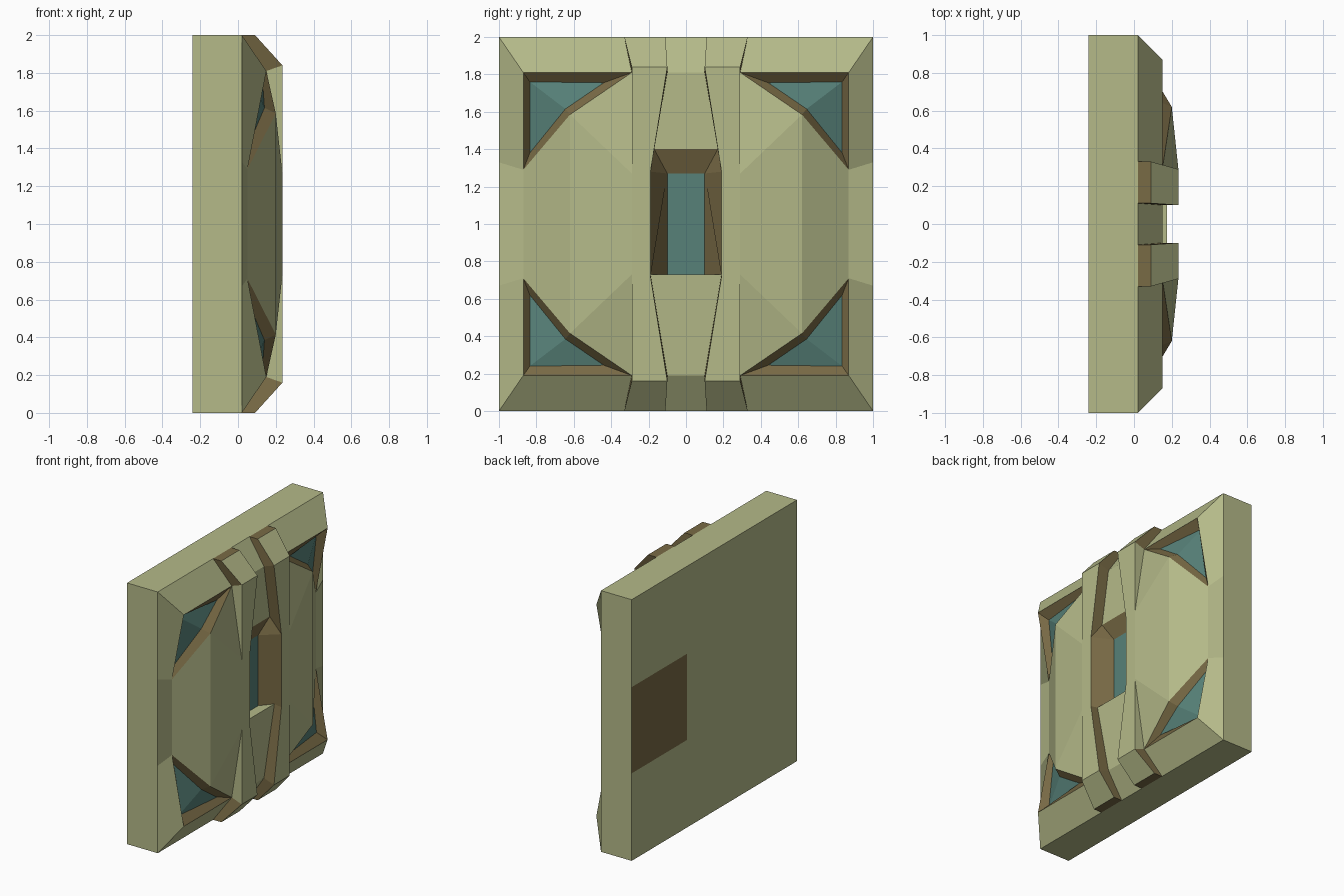
import bpy, bmesh
from mathutils import Vector

if "Cube" in bpy.data.objects:
    bpy.data.objects.remove(bpy.data.objects["Cube"])


def material(name, rgb):
    m = bpy.data.materials.new(name)
    m.diffuse_color = (*rgb, 1)
    m.use_nodes = True
    m.node_tree.nodes["Principled BSDF"].inputs["Base Color"].default_value = m.diffuse_color
    return m


MATS = [material("pale_green", (0.46, 0.49, 0.25)),
        material("brown_trim", (0.19, 0.145, 0.06)),
        material("teal_glass", (0.095, 0.22, 0.19))]
GREEN, BROWN, TEAL = 0, 1, 2
FRONT, UP = (1, 0, 0), (0, 0, 1)


def part(name, faces, ys=(1, -1), zs=(1, -1)):
    """Build faces (colour, outward direction, points), mirrored over y and over mid height."""
    bm = bmesh.new()
    for sy in ys:
        for sz in zs:
            for colour, out, pts in faces:
                vs = [bm.verts.new((x, y * sy, 1 + h * sz)) for x, y, h in pts]
                f = bm.faces.new(vs)
                f.normal_update()
                if f.normal.dot(Vector((out[0], out[1] * sy, out[2] * sz))) < 0:
                    f.normal_flip()
                f.material_index = colour
    bmesh.ops.remove_doubles(bm, verts=bm.verts, dist=0.0005)
    me = bpy.data.meshes.new(name)
    bm.to_mesh(me)
    bm.free()
    for m in MATS:
        me.materials.append(m)
    ob = bpy.data.objects.new(name, me)
    bpy.context.collection.objects.link(ob)
    return ob


def mid(p):
    """Same point at mid height."""
    return (p[0], p[1], 0)


# Key points of one quarter: depth x, side y, height above the middle
corner, side = (.02, 1, 1), (.02, 1, .33)
C, M, T = (.15, .87, .81), (.05, .87, .29), (.15, .29, .81)
D, P = (.20, .62, .585), (.235, .29, .27)
foot_out, foot_in, T_in = (.02, .33, 1), (.02, .11, 1), (.15, .10, .81)
end_out, end_in = (.09, .33, 1), (.09, .11, 1)
top_out, top_in, waist = (.235, .29, .84), (.235, .10, .84), (.235, .19, .28)

# Slab: sides plus a back of nine tiles, one of them brown
B = -.24
part("slab_sides", [
    (GREEN, (0, 1, 0), [(B, 1, 0), (B, 1, 1), corner, side, mid(side)]),
    (GREEN, UP, [(B, 0, 1), (B, 1, 1), corner, foot_out, foot_in, (.02, 0, 1)])])
cuts = [-1, -.33, .33, 1]
part("slab_back", [
    (BROWN if (i, j) == (2, 1) else GREEN, (-1, 0, 0),
     [(B, cuts[i], cuts[j]), (B, cuts[i + 1], cuts[j]),
      (B, cuts[i + 1], cuts[j + 1]), (B, cuts[i], cuts[j + 1])])
    for i in range(3) for j in range(3)], ys=(1,), zs=(1,))

# Sloped outer frame
part("frame", [
    (GREEN, FRONT, [corner, C, M, side]),
    (GREEN, FRONT, [side, M, mid(M), mid(side)]),
    (GREEN, FRONT, [corner, C, T, foot_out]),
    (GREEN, FRONT, [foot_in, T_in, (.15, 0, .81), (.02, 0, 1)])])

# Faceted bulge on each side
part("bulge", [
    (GREEN, FRONT, [M, D, mid(D), mid(M)]),
    (GREEN, FRONT, [D, P, mid(P), mid(D)]),
    (GREEN, FRONT, [D, T, P])])

# Corner pockets with glass floors
c, m, d, t = (.08, .835, .76), (.04, .835, .38), (.14, .645, .615), (.13, .44, .755)
part("corner_pockets", [
    (BROWN, FRONT, [C, M, m, c]),
    (BROWN, FRONT, [C, T, t, c]),
    (BROWN, FRONT, [M, D, d, m]),
    (BROWN, FRONT, [T, D, d, t]),
    (TEAL, FRONT, [c, m, d]),
    (TEAL, FRONT, [c, d, t])])

# Two upright ribs
part("ribs", [
    (GREEN, FRONT, [end_out, end_in, top_in, top_out]),
    (GREEN, FRONT, [top_out, top_in, waist, mid(waist), mid(P), P]),
    (BROWN, UP, [foot_out, foot_in, end_in, end_out]),
    (BROWN, (0, 1, 0), [foot_out, end_out, top_out, T]),
    (GREEN, (0, 1, 0), [T, top_out, P]),
    (BROWN, (0, -1, 0), [foot_in, end_in, top_in, T_in])])

# Channel between the ribs, above and below the window
sill, head = (.175, .19, .27), (.15, .17, .40)
for name, edge, sz in (("upper_channel", head, 1), ("lower_channel", sill, -1)):
    part(name, [
        (GREEN, FRONT, [T_in, edge, (edge[0], 0, edge[2]), (.15, 0, .81)]),
        (BROWN, (0, -1, 0), [T_in, top_in, waist, edge])], zs=(sz,))

# Window recess: sloped jambs and head, flat sill, glass
glass_top, glass_low = (.10, .10, .27), (.10, .10, -.27)
low_waist, low_sill = (.235, .19, -.28), (.175, .19, -.27)
part("window", [
    (BROWN, (0, -1, 0), [waist, low_waist, low_sill, glass_low, glass_top]),
    (BROWN, (0, -1, 0), [waist, glass_top, head]),
    (BROWN, FRONT, [head, glass_top, (.10, 0, .27), (.15, 0, .40)]),
    (GREEN, UP, [low_sill, glass_low, (.10, 0, -.27), (.175, 0, -.27)]),
    (TEAL, FRONT, [glass_top, glass_low, (.10, 0, -.27), (.10, 0, .27)])], zs=(1,))
